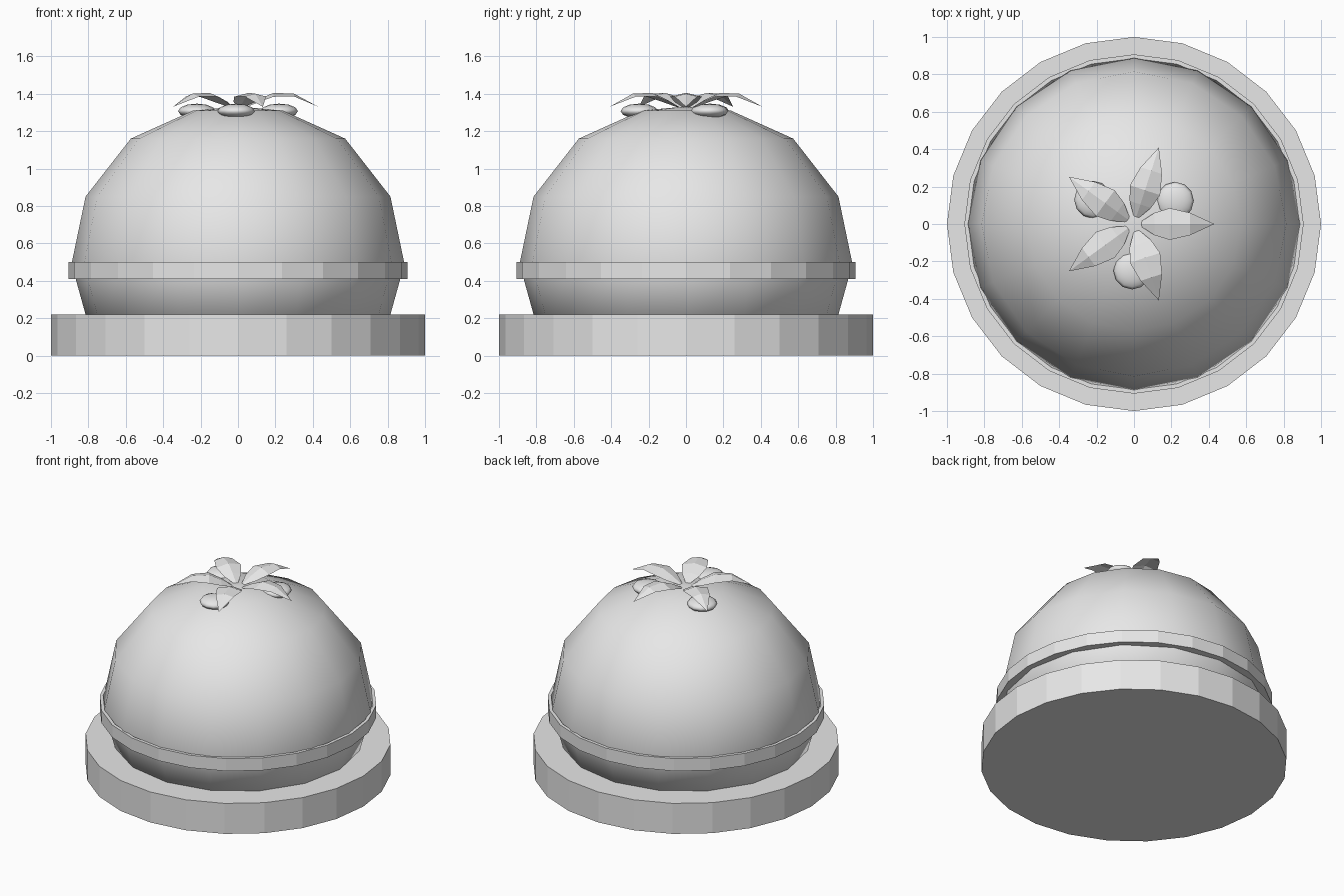
import bpy, math
from mathutils import Matrix

cube = bpy.data.objects.get("Cube")
if cube:
    bpy.data.objects.remove(cube, do_unlink=True)

# Single neutral colour
grey = bpy.data.materials.new("light grey")
grey.use_nodes = True
grey.diffuse_color = (0.8, 0.8, 0.8, 1)
grey.node_tree.nodes["Principled BSDF"].inputs["Base Color"].default_value = (0.8, 0.8, 0.8, 1)


def make(name, verts, faces, smooth=False):
    mesh = bpy.data.meshes.new(name)
    mesh.from_pydata(verts, [], faces)
    mesh.materials.append(grey)
    mesh.update()
    for p in mesh.polygons:
        p.use_smooth = smooth
    obj = bpy.data.objects.new(name, mesh)
    bpy.context.collection.objects.link(obj)
    return obj


def lathe(name, profile, sides, closed=False, smooth=False):
    """Spin (radius, z) points around z, listed bottom to top."""
    verts, faces = [], []
    for r, z in profile:
        for i in range(sides):
            a = math.tau * i / sides
            verts.append((r * math.cos(a), r * math.sin(a), z))
    n = len(profile)
    for j in range(n if closed else n - 1):
        k = (j + 1) % n
        for i in range(sides):
            i2 = (i + 1) % sides
            faces.append((j * sides + i, j * sides + i2, k * sides + i2, k * sides + i))
    if not closed:
        faces.append(tuple(reversed(range(sides))))
        faces.append(tuple(range((n - 1) * sides, n * sides)))
    return make(name, verts, faces, smooth)


# Plate, rounded body and thin band
lathe("plate", [(1, 0), (1, 0.22)], 24)
lathe("body", [(0.79, 0.13), (0.89, 0.49), (0.815, 0.85), (0.573, 1.16),
               (0.24, 1.31), (0.02, 1.33)], 16, smooth=True)
lathe("band", [(0.85, 0.41), (0.907, 0.41), (0.907, 0.5), (0.885, 0.5)], 24, closed=True)

# Five arched leaves with a raised centre rib: (distance, half width, height)
leaf = [(0.04, 0.015, 1.33), (0.11, 0.06, 1.37), (0.19, 0.085, 1.405),
        (0.3, 0.06, 1.4), (0.43, 0.0, 1.33)]
for n in range(5):
    turn = Matrix.Rotation(math.tau * n / 5, 3, "Z")
    verts, faces = [], []
    for r, w, z in leaf:
        edge_z = z - w * 0.25
        verts += [turn @ p for p in (Matrix(((r, -w, edge_z), (r, 0, z), (r, w, edge_z))))]
    for j in range(len(leaf) - 1):
        for s in (0, 1):
            a = j * 3 + s
            if j == len(leaf) - 2:
                faces.append((a, j * 3 + 4, a + 1))
            else:
                faces.append((a, a + 3, a + 4, a + 1))
    make(f"leaf_{n + 1}", [tuple(v) for v in verts], faces)

# Three flattened berries tucked under the leaves
for n, (x, y) in enumerate([(0.22, 0.125), (-0.22, 0.13), (-0.01, -0.25)]):
    bpy.ops.mesh.primitive_uv_sphere_add(segments=12, ring_count=6, radius=0.1,
                                         location=(x, y, 1.307))
    berry = bpy.context.object
    berry.name = f"berry_{n + 1}"
    berry.scale.z = 0.4
    berry.data.materials.append(grey)
    bpy.ops.object.shade_smooth()
